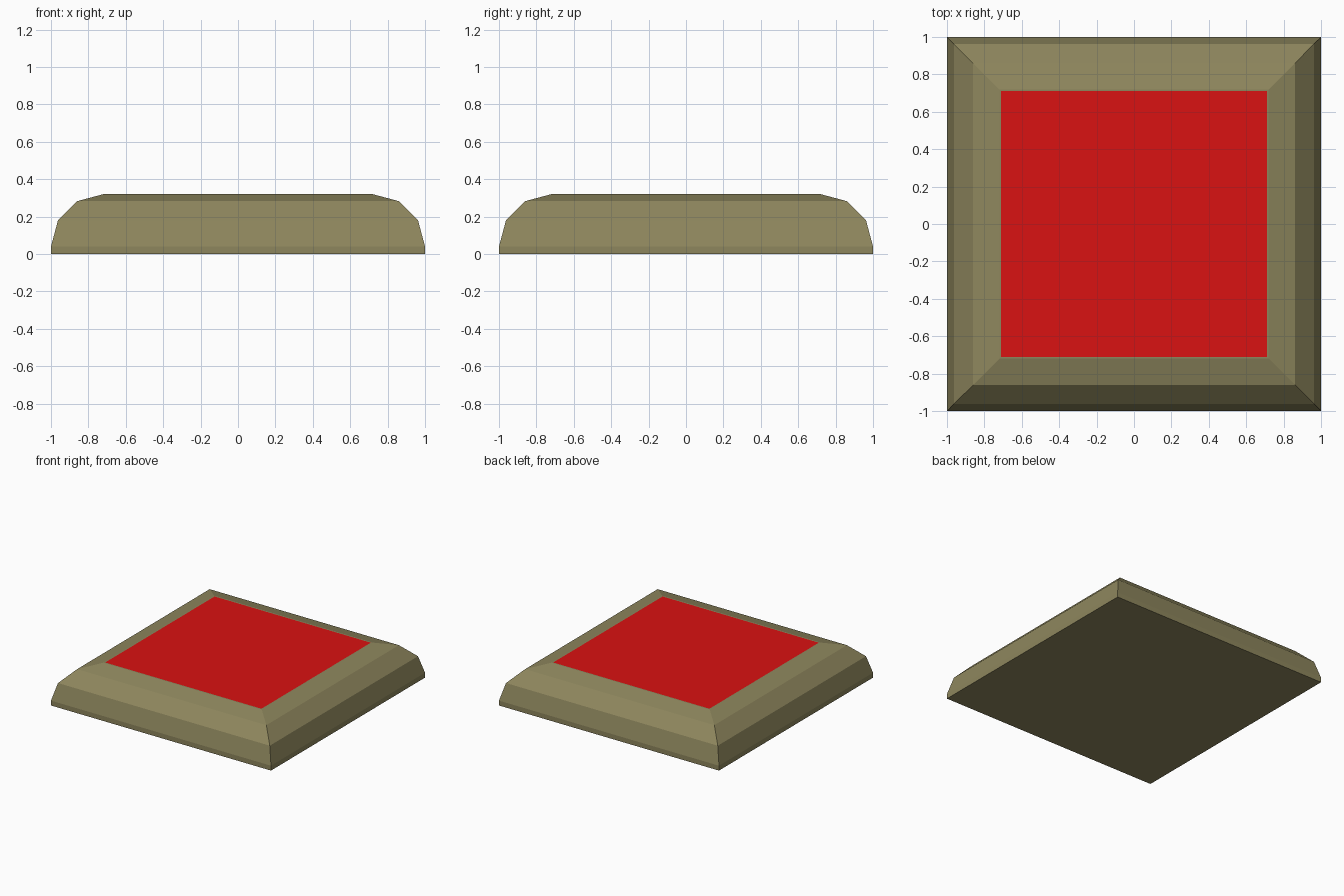
import bpy, bmesh
from math import sin, cos, radians

if "Cube" in bpy.data.objects:
    bpy.data.objects.remove(bpy.data.objects["Cube"])


def material(name, rgb):
    mat = bpy.data.materials.new(name)
    mat.diffuse_color = (*rgb, 1)
    mat.use_nodes = True
    mat.node_tree.nodes["Principled BSDF"].inputs["Base Color"].default_value = mat.diffuse_color
    return mat


def square_ring(bm, half, z):
    return [bm.verts.new((sx * half, sy * half, z))
            for sx, sy in ((-1, -1), (1, -1), (1, 1), (-1, 1))]


def make_object(name, bm, mat):
    mesh = bpy.data.meshes.new(name)
    bm.to_mesh(mesh)
    bm.free()
    mesh.materials.append(mat)
    obj = bpy.data.objects.new(name, mesh)
    bpy.context.collection.objects.link(obj)
    return obj


RADIUS, LIP, TOP, PANEL = 0.28, 0.04, 0.32, 0.71

# Base: square slab with a three-facet rounded upper edge and a thin flat rim
profile = [(1.0, 0.0)]
profile += [(1 - RADIUS + RADIUS * cos(radians(a)), LIP + RADIUS * sin(radians(a)))
            for a in (0, 30, 60, 90)]
profile.append((PANEL, TOP))

bm = bmesh.new()
rings = [square_ring(bm, half, z) for half, z in profile]
bm.faces.new(rings[0][::-1])
for low, high in zip(rings, rings[1:]):
    for i in range(4):
        j = (i + 1) % 4
        bm.faces.new((low[i], low[j], high[j], high[i]))
make_object("base", bm, material("olive", (0.27, 0.24, 0.11)))

# Red panel set into the rim
bm = bmesh.new()
bm.faces.new(square_ring(bm, PANEL, TOP))
make_object("top_panel", bm, material("red", (0.7, 0.006, 0.006)))
